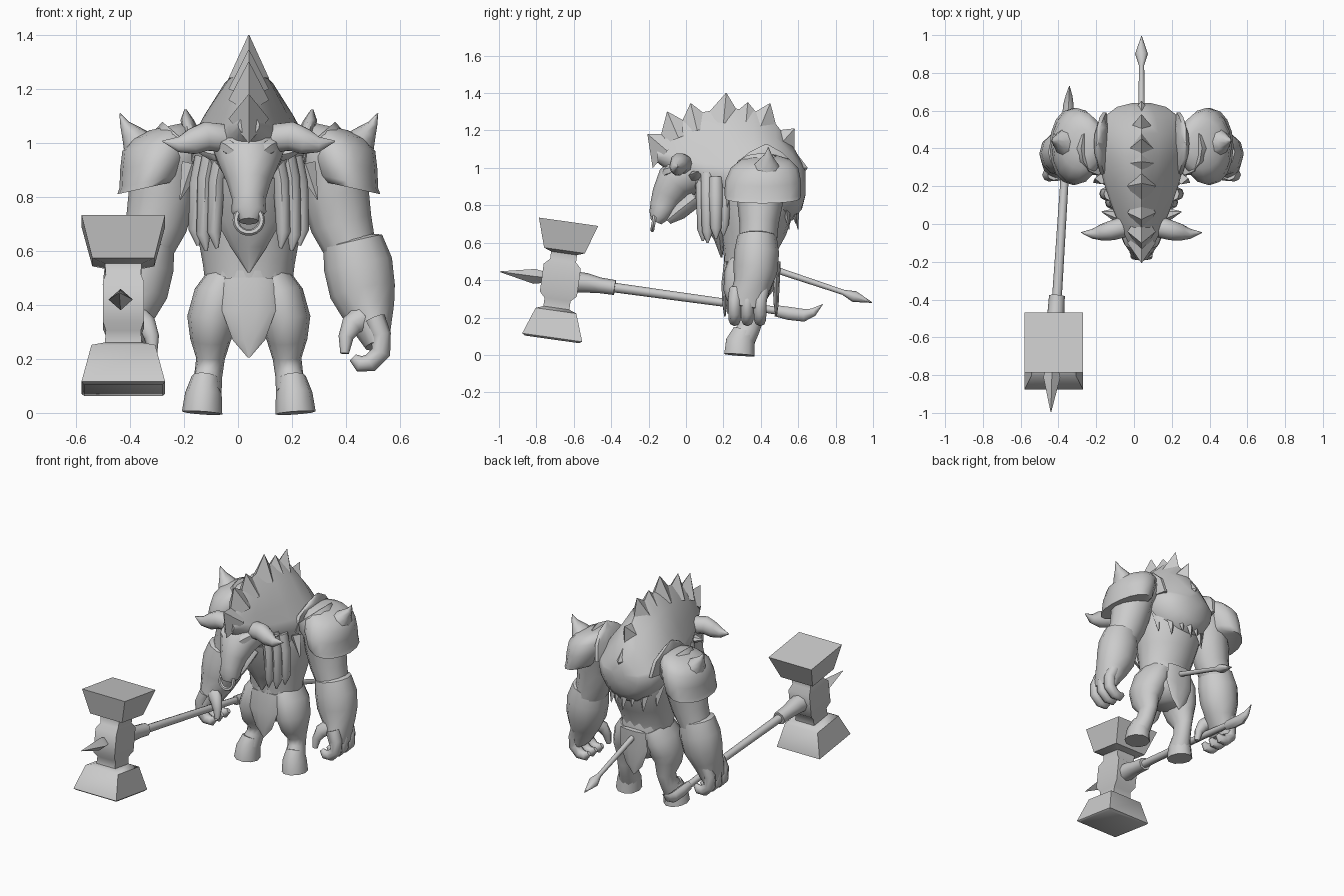
import bpy, bmesh, math
from mathutils import Vector

CX = 0.04                      # body symmetry plane
mat = bpy.data.materials.new("stone_grey")
mat.diffuse_color = (0.6, 0.6, 0.6, 1)


def skin(name, rings):
    """Bridge equal-length rings of points and cap both ends."""
    bm = bmesh.new()
    vs = [[bm.verts.new(p) for p in r] for r in rings]
    n = len(rings[0])
    for r, s in zip(vs, vs[1:]):
        for i in range(n):
            j = (i + 1) % n
            bm.faces.new((r[i], r[j], s[j], s[i]))
    bm.faces.new(vs[0][::-1])
    bm.faces.new(vs[-1])
    bmesh.ops.recalc_face_normals(bm, faces=bm.faces)
    me = bpy.data.meshes.new(name)
    bm.to_mesh(me)
    bm.free()
    me.materials.append(mat)
    ob = bpy.data.objects.new(name, me)
    bpy.context.collection.objects.link(ob)
    return ob


def loft(name, path, n=10, ref=(1, 0, 0), phase=0.0, axis=None):
    """Sweep ellipses (x, y, z, a, b); a lies along ref, b across it."""
    P = [Vector(p[:3]) for p in path]
    rings = []
    for i, p in enumerate(path):
        t = Vector(axis) if axis else P[min(i + 1, len(P) - 1)] - P[max(i - 1, 0)]
        t.normalize()
        u = Vector(ref)
        u = (u - t * u.dot(t)).normalized()
        v = t.cross(u)
        ang = [phase + 2 * math.pi * k / n for k in range(n)]
        rings.append([P[i] + u * p[3] * math.cos(a) + v * p[4] * math.sin(a) for a in ang])
    return skin(name, rings)


def pair(name, path, axis=None, **kw):
    """Left part plus its mirror image."""
    loft("left_" + name, path, axis=axis, **kw)
    if axis:
        axis = (-axis[0], axis[1], axis[2])
    loft("right_" + name, [(2 * CX - p[0], *p[1:]) for p in path], axis=axis, **kw)


def spike(name, base, tip, a, b, both=False):
    path = [(*base, a, b), (*tip, 0.002, 0.002)]
    (pair if both else loft)(name, path, n=4)


# torso and waist
loft("torso", [(CX, .34, .47, .16, .135), (CX, .34, .55, .17, .14), (CX, .355, .66, .19, .18),
               (CX, .37, .80, .225, .215), (CX, .38, .95, .23, .22), (CX, .37, 1.05, .18, .19)], n=16)
loft("hips", [(CX, .345, .29, .07, .08), (CX, .345, .36, .15, .14), (CX, .345, .45, .17, .145),
              (CX, .34, .535, .158, .138)], n=14)

# furry hump running from the back to the forehead, peaked on top
hump = []
for y, zb, zm, zt, w in [(-.155, 1.03, 1.07, 1.13, .04), (-.09, .98, 1.06, 1.21, .075),
                         (.0, .90, 1.02, 1.265, .12), (.1, .82, .99, 1.30, .16),
                         (.22, .76, .98, 1.32, .20), (.36, .72, .97, 1.31, .235),
                         (.48, .70, .95, 1.235, .235), (.57, .72, .93, 1.12, .195),
                         (.62, .78, .92, 1.03, .13), (.64, .86, .92, .98, .05)]:
    ring = []
    for k in range(16):
        c, s = math.cos(k * math.pi / 8), math.sin(k * math.pi / 8)
        z = zm + (zt - zm) * (1 - abs(c) ** 1.4) if s >= 0 else zm + (zm - zb) * s
        ring.append((CX + w * c, y, z))
    hump.append(ring)
skin("mane_hump", hump)

# crest of overlapping spikes along the spine
for by, bz, ty, tz in [(-.10, 1.09, -.205, 1.18), (-.04, 1.16, -.10, 1.30), (.06, 1.20, .025, 1.345),
                       (.20, 1.24, .215, 1.40), (.32, 1.23, .33, 1.35), (.39, 1.20, .45, 1.345),
                       (.49, 1.11, .58, 1.21), (.56, 1.00, .65, 1.00)]:
    spike("crest_spike", (CX, by, bz), (CX, ty, tz), .075, .12)

# ragged fur hem on the lower back
for k in range(-3, 4):
    y = .575 - .012 * k * k
    spike("back_fur", (CX + .055 * k, y, .84), (CX + .058 * k, y + .025, .67 + .03 * (k % 2)), .05, .03)

# chest beard
loft("chest_fur", [(CX, .12, .88, .13, .08), (CX, .15, .72, .125, .06), (CX, .18, .62, .07, .03),
                   (CX, .19, .52, .004, .004)], n=8)

# head and muzzle
loft("head", [(CX, .10, 1.00, .13, .13), (CX, .0, .97, .13, .125), (CX, -.06, .92, .11, .105),
              (CX, -.10, .85, .08, .085), (CX, -.125, .79, .062, .07), (CX, -.145, .745, .065, .055),
              (CX, -.16, .71, .035, .03)], n=12)
loft("jaw", [(CX, .05, .84, .07, .05), (CX, -.04, .77, .055, .05), (CX, -.10, .72, .035, .025)], n=8)
pair("brow", [(.07, -.13, .95, .012, .012), (.11, -.10, .98, .03, .025), (.14, -.03, 1.0, .02, .02)],
     n=6, ref=(0, 0, 1))
bpy.ops.mesh.primitive_torus_add(major_segments=18, minor_segments=6, major_radius=.048, minor_radius=.012,
                                 location=(CX, -.172, .715), rotation=(math.radians(80), 0, 0))
ring = bpy.context.object
ring.name = "nose_ring"
ring.data.materials.append(mat)

# horns and ears
pair("horn", [(.08, .0, 1.0, .05, .05), (.15, -.02, 1.02, .055, .055), (.20, -.035, 1.025, .052, .056),
              (.25, -.045, 1.005, .044, .05), (.30, -.052, .995, .026, .03), (.36, -.045, 1.007, .002, .002)],
     n=10, ref=(0, 1, 0))
pair("ear", [(.12, .04, .95, .03, .03), (.18, .05, .96, .035, .025), (.25, .065, .98, .003, .003)],
     n=6, ref=(0, 1, 0))

# hanging braids beside the face
for x, y, z0, z1 in [(.16, .09, .96, .61), (.20, .115, .97, .60), (.23, .16, .95, .62), (.20, .2, .92, .64)]:
    pair("braid", [(x - .02, y, z0, .03, .035), (x, y, z0 - .1, .03, .036), (x + .008, y, z1 + .06, .026, .03),
                   (x - .002, y, z1, .006, .006)], n=8)
spike("armpit_fur", (.25, .24, .92), (.295, .22, .79), .04, .03, both=True)

# arms: upper arm, bracer, hand
pair("upper_arm", [(.27, .40, 1.0, .12, .14), (.34, .40, .92, .125, .14), (.362, .395, .80, .125, .12),
                   (.383, .39, .70, .115, .105), (.42, .385, .60, .095, .10)], n=12)
pair("forearm", [(.42, .38, .655, .05, .06), (.425, .38, .635, .112, .105), (.445, .378, .55, .128, .12),
                 (.462, .37, .45, .122, .118), (.482, .355, .38, .10, .10), (.50, .335, .31, .07, .098),
                 (.515, .325, .25, .045, .095)], n=12)
for k in range(3):
    y = .26 + .068 * k
    pair("finger", [(.505, y + .01, .35, .04, .04), (.53, y, .29, .036, .037), (.53, y, .225, .034, .036),
                    (.49, y, .185, .032, .034), (.45, y, .182, .026, .03), (.425, y, .205, .012, .016)],
         n=8, ref=(0, 1, 0))
pair("thumb", [(.46, .29, .35, .04, .05), (.42, .26, .325, .032, .04), (.40, .245, .28, .026, .028),
               (.395, .235, .22, .015, .016)], n=8, ref=(0, 1, 0))

# shoulder armour: dome tilted down on the outside, inner ridge, outer spike
pair("pauldron", [(.415, .41, .835, .115, .20), (.40, .41, .86, .122, .205), (.385, .412, .93, .135, .203),
                  (.372, .42, 1.0, .14, .18), (.36, .425, 1.04, .115, .135), (.35, .43, 1.06, .06, .07)],
     n=16, axis=(.22, 0, 1))
pair("pauldron_spike", [(.43, .43, .97, .08, .10), (.475, .435, 1.035, .04, .05),
                        (.50, .44, 1.07, .018, .02), (.518, .44, 1.11, .002, .002)], n=8)
pair("pauldron_ridge", [(.235, .42, .93, .03, .18), (.25, .42, 1.03, .035, .155), (.268, .425, 1.085, .025, .09),
                        (.275, .43, 1.125, .004, .01)], n=10, axis=(0, 0, 1))

# legs and hooves
pair("leg", [(.12, .35, .50, .075, .12), (.15, .34, .43, .095, .135), (.175, .325, .34, .095, .125),
             (.182, .33, .27, .075, .10), (.182, .35, .20, .053, .07), (.19, .335, .14, .052, .06),
             (.203, .30, .08, .063, .07)], n=12)
pair("hoof", [(.20, .31, .13, .052, .06), (.208, .29, .07, .068, .08), (.213, .285, .0, .075, .085)], n=10)

# loincloth flaps
for name, y in (("front_loincloth", .208), ("back_loincloth", .482)):
    loft(name, [(CX, y + .01, .50, .09, .015), (CX, y, .38, .10, .02), (CX, y, .27, .06, .014),
                (CX, y, .205, .004, .004)], n=10)

# tail with a pointed tuft
loft("tail", [(CX, .45, .465, .018, .018), (CX, .84, .335, .014, .014), (CX, .90, .312, .034, .03),
              (CX, .995, .28, .002, .002)], n=8)

# hammer shaft, socket, front spike and hooked pommel
loft("hammer_shaft", [(-.352, .56, .225, .02, .02), (-.37, .2, .28, .022, .022), (-.41, -.42, .365, .026, .026)], n=8)
loft("hammer_socket", [(-.408, -.38, .36, .042, .04), (-.413, -.46, .372, .044, .042),
                       (-.418, -.53, .385, .052, .052), (-.422, -.60, .39, .058, .058)], n=8)
loft("hammer_spike", [(-.433, -.76, .415, .03, .03), (-.435, -.81, .42, .045, .04),
                      (-.44, -.995, .445, .002, .002)], n=4)
loft("hammer_pommel", [(-.356, .48, .236, .024, .03), (-.352, .55, .222, .03, .035),
                       (-.347, .63, .212, .028, .034), (-.344, .68, .228, .018, .022),
                       (-.342, .73, .27, .002, .002)], n=8)

# hammer head: square sections along a tilted axis
head = []
for t, a, b in [(-.32, .145, .145), (-.31, .155, .162), (-.165, .118, .11), (-.15, .068, .07), (-.105, .065, .07),
                (-.075, .076, .10), (.075, .076, .10), (.105, .065, .07), (.145, .068, .07), (.16, .115, .11),
                (.315, .155, .16)]:
    r = math.sqrt(2)
    head.append((-.425, -.672 + .14 * t, .40 + .99 * t, a * r, b * r))
loft("hammer_head", head, n=4, phase=math.pi / 4, axis=(0, .14, .99))

# smooth surfaces with crisp edges
bpy.ops.object.select_all(action='SELECT')
bpy.context.view_layer.objects.active = ring
bpy.ops.object.shade_smooth_by_angle(angle=math.radians(50))
